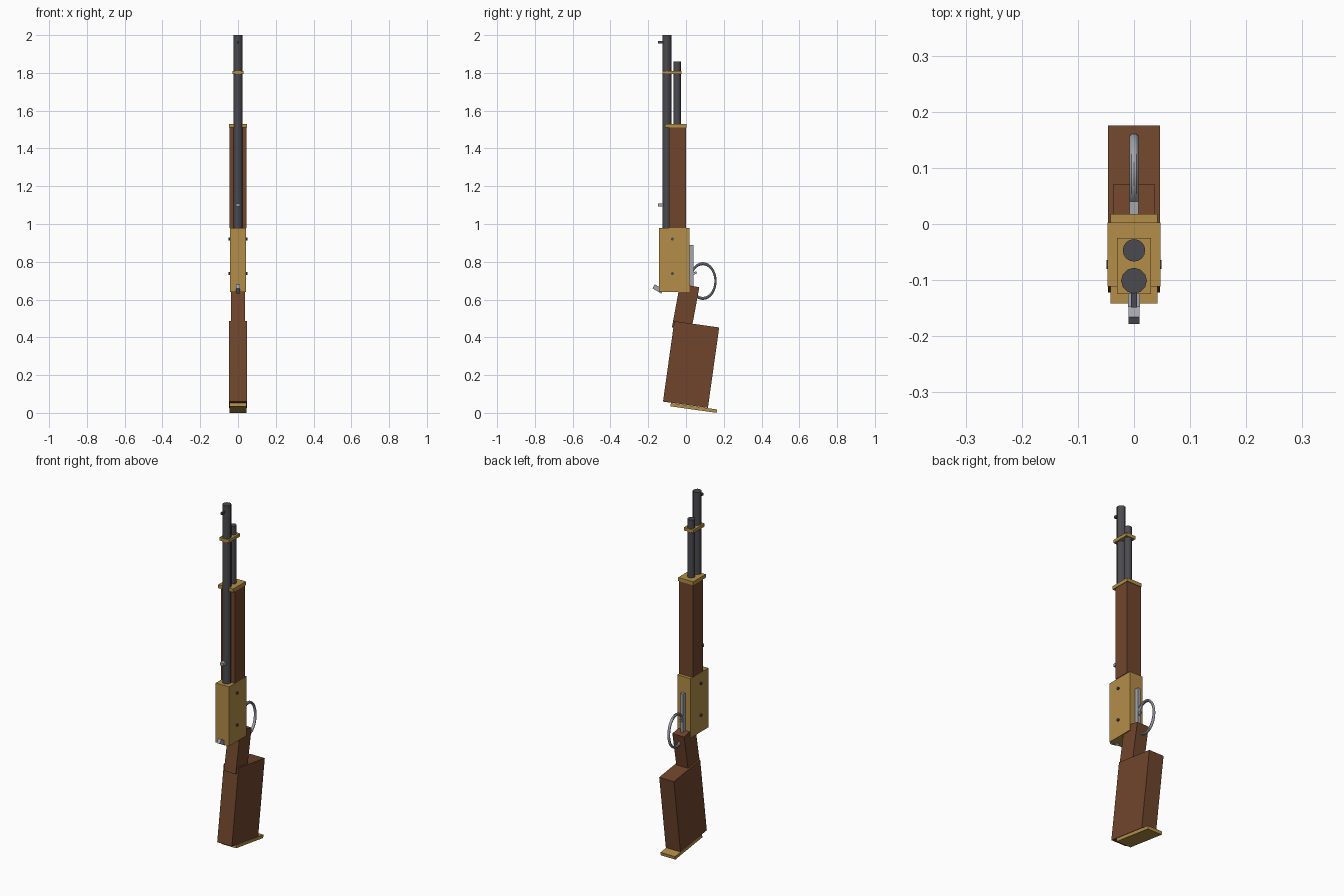
import bpy
import math

if "Cube" in bpy.data.objects:
    bpy.data.objects.remove(bpy.data.objects["Cube"])


def material(name, rgb):
    m = bpy.data.materials.new(name)
    m.diffuse_color = (*rgb, 1)
    m.use_nodes = True
    m.node_tree.nodes["Principled BSDF"].inputs["Base Color"].default_value = m.diffuse_color
    return m


WOOD = material("wood", (0.16, 0.06, 0.025))
BRASS = material("brass", (0.45, 0.27, 0.065))
DARK = material("dark_steel", (0.07, 0.07, 0.08))
STEEL = material("bright_steel", (0.36, 0.38, 0.42))


def finish(name, mat):
    ob = bpy.context.object
    ob.name = name
    ob.data.materials.append(mat)
    return ob


def box(name, mat, centre, size, tilt=0):
    """Box centred on x = 0, tilted in the side plane by degrees about x."""
    bpy.ops.mesh.primitive_cube_add(size=1, location=(0, *centre))
    ob = finish(name, mat)
    ob.scale = size
    ob.rotation_euler.x = math.radians(tilt)
    return ob


def tube(name, mat, y, r, z0, z1, sides):
    bpy.ops.mesh.primitive_cylinder_add(vertices=sides, radius=r, depth=z1 - z0,
                                        location=(0, y, (z0 + z1) / 2))
    finish(name, mat)
    bpy.ops.object.shade_smooth_by_angle()


# Stock
box("butt_plate", BRASS, (0.041, 0.0264), (0.092, 0.247, 0.018), -8)
box("stock", WOOD, (0.027, 0.256), (0.093, 0.24, 0.43), -8)
box("wrist", WOOD, (-0.002, 0.559), (0.074, 0.104, 0.235), -10.5)

# Receiver and fore-end
box("receiver", BRASS, (-0.062, 0.81), (0.084, 0.16, 0.34))
box("fore_end", WOOD, (-0.045, 1.245), (0.09, 0.09, 0.53))
box("fore_end_cap", BRASS, (-0.054, 1.52), (0.095, 0.114, 0.02))

# Barrel and magazine tube
tube("barrel", DARK, -0.101, 0.023, 0.95, 2.0, 12)
tube("magazine_tube", DARK, -0.047, 0.02, 0.95, 1.86, 16)
box("barrel_band", BRASS, (-0.075, 1.802), (0.06, 0.1, 0.018))

# Sights
box("front_sight", DARK, (-0.133, 1.963), (0.01, 0.032, 0.014))
box("rear_sight", STEEL, (-0.133, 1.1), (0.022, 0.03, 0.016))

# Hammer
box("hammer", STEEL, (-0.148, 0.656), (0.019, 0.055, 0.025), -30)

# Lever bar, loop and trigger
box("lever_bar", STEEL, (0.029, 0.78), (0.016, 0.022, 0.22))
bpy.ops.mesh.primitive_torus_add(major_radius=0.092, minor_radius=0.008,
                                 major_segments=32, minor_segments=10,
                                 location=(0, 0.089, 0.698),
                                 rotation=(0, math.pi / 2, 0))
loop = finish("lever_loop", STEEL)
loop.scale = (1, 0.73, 1)
bpy.ops.object.shade_smooth_by_angle()
box("trigger", STEEL, (0.043, 0.738), (0.01, 0.03, 0.012), 25)

# Receiver screws, both sides
for side in (-1, 1):
    for z in (0.92, 0.737):
        bpy.ops.mesh.primitive_cylinder_add(vertices=10, radius=0.008, depth=0.012,
                                            location=(side * 0.043, -0.072, z),
                                            rotation=(0, math.pi / 2, 0))
        finish("receiver_screw", DARK)
